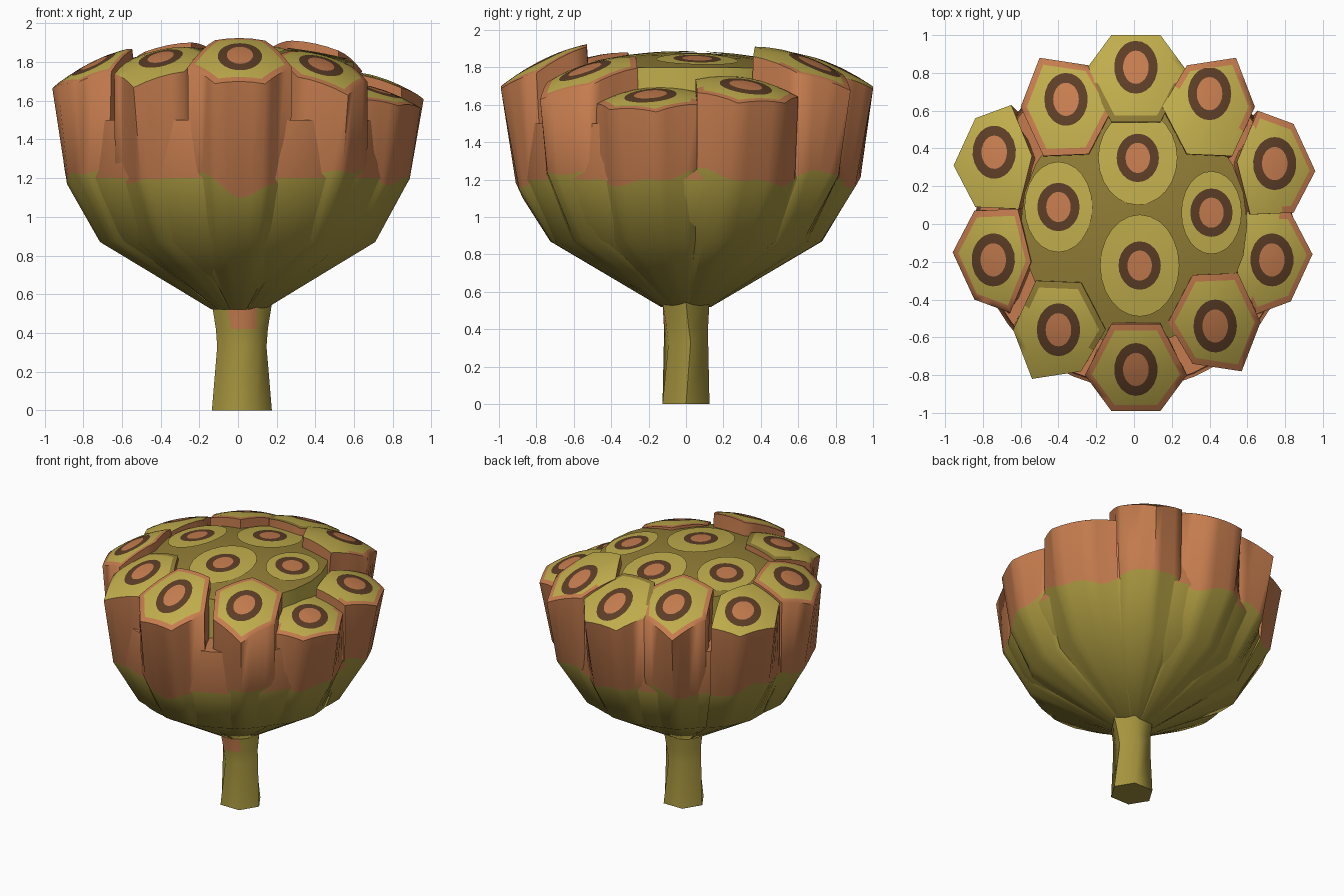
import bpy, bmesh, math

if "Cube" in bpy.data.objects:
    bpy.data.objects.remove(bpy.data.objects["Cube"])

def material(name, srgb):
    m = bpy.data.materials.new(name)
    lin = [((c / 255 + 0.055) / 1.055) ** 2.4 for c in srgb]
    m.diffuse_color = (*lin, 1)
    m.use_nodes = True
    m.node_tree.nodes["Principled BSDF"].inputs["Base Color"].default_value = m.diffuse_color
    return m

OLIVE, LIGHT, CLAY, BROWN, DARK = range(5)
MATS = [material("olive", (165, 148, 62)), material("light olive", (192, 173, 76)),
        material("terracotta", (197, 124, 78)), material("dark brown", (92, 61, 38)),
        material("dark olive", (145, 125, 54))]

def ellipse(cx, cy, rx, ry, n=24):
    return [(cx + rx * math.cos(2 * math.pi * k / n), cy + ry * math.sin(2 * math.pi * k / n))
            for k in range(n)]

def loft(name, loops, mats, close_start=None, close_end=None, angle=35):
    """Skin a list of loops; mats gives one material per band."""
    bm = bmesh.new()
    rows = [[bm.verts.new(p) for p in loop] for loop in loops]
    n = len(loops[0])
    for r0, r1, m in zip(rows, rows[1:], mats):
        for k in range(n):
            bm.faces.new((r0[k], r0[(k + 1) % n], r1[(k + 1) % n], r1[k])).material_index = m
    if close_start is not None:
        bm.faces.new(rows[0][::-1]).material_index = close_start
    if close_end is not None:
        bm.faces.new(rows[-1]).material_index = close_end
    me = bpy.data.meshes.new(name)
    bm.to_mesh(me)
    bm.free()
    for m in MATS:
        me.materials.append(m)
    ob = bpy.data.objects.new(name, me)
    bpy.context.collection.objects.link(ob)
    bpy.ops.object.select_all(action='DESELECT')
    ob.select_set(True)
    bpy.context.view_layer.objects.active = ob
    bpy.ops.object.shade_smooth_by_angle(angle=math.radians(angle))
    return ob

def paint_line(x, y):
    """Height of the wavy line where olive meets terracotta."""
    a = math.atan2(y, x)
    return (1.21 + 0.035 * math.sin(7 * a + 1) + 0.02 * math.sin(17 * a)
            - 0.11 * math.exp(-30 * (a + 1.57) ** 2))

def wall(outline):
    """Cup-shaped loops below an outline, rounder towards the stem."""
    def ring(s, blend, z=None):
        out = []
        for x, y in outline:
            r = math.hypot(x, y)
            h = paint_line(x, y) if z is None else z
            k = s + (0 if z else (h - 1.22) * (0.1 if h > 1.22 else 0.5))
            if r > 0.75:  # outer points are drawn towards a round cup
                k *= 1 + blend * (0.96 / r - 1)
            out.append((x * k, y * k, h))
        return out
    return [ring(0.14, 1, 0.52), ring(0.75, 0.75, 0.87), ring(0.95, 0.35)]

# Hexagon templates (offsets from the centre) for front, diagonal and side cells
FRONT = [(0.27, 0.03), (0.13, 0.22), (-0.13, 0.22), (-0.27, 0.03), (-0.13, -0.24), (0.13, -0.24)]
DIAG = [(0.24, 0), (0.14, 0.26), (-0.12, 0.22), (-0.25, 0), (-0.12, -0.25), (0.12, -0.26)]
SIDE = [(0.215, -0.03), (0.1, 0.22), (-0.09, 0.29), (-0.2, 0.02), (-0.13, -0.26), (0.1, -0.25)]

# Cells: template, centre, height, inward slope, inner and outer rim colour, spot shift in y
CELLS = [(FRONT, 0.01, 0.78, 1.82, 0.42, DARK, LIGHT, 0.05),
         (DIAG, 0.40, 0.62, 1.85, 0.40, LIGHT, CLAY, 0.07),
         (SIDE, 0.745, 0.31, 1.71, 0.36, LIGHT, CLAY, 0.01),
         (SIDE, 0.73, -0.19, 1.66, 0.32, LIGHT, CLAY, 0),
         (DIAG, 0.43, -0.52, 1.80, 0.40, CLAY, CLAY, -0.02),
         (FRONT, 0.01, -0.77, 1.84, 0.50, CLAY, CLAY, 0),
         (DIAG, -0.40, -0.56, 1.83, 0.36, DARK, LIGHT, 0),
         (SIDE, -0.745, -0.18, 1.80, 0.50, CLAY, CLAY, -0.01),
         (SIDE, -0.74, 0.34, 1.78, 0.42, LIGHT, LIGHT, 0.04),
         (DIAG, -0.36, 0.62, 1.84, 0.40, CLAY, CLAY, 0.04)]

for i, (shape, cx, cy, zc, slope, inner, outer, shift) in enumerate(CELLS):
    sx, sy = math.copysign(1, cx), math.copysign(1, cy)
    rc = math.hypot(cx, cy)
    corners = [(x * sx, y * sy) for x, y in shape]
    if sx * sy < 0:
        corners.reverse()
    # four points along every side
    rel = [(a[0] + (b[0] - a[0]) * f / 4, a[1] + (b[1] - a[1]) * f / 4)
           for a, b in zip(corners, corners[1:] + corners[:1]) for f in range(4)]

    def cap(pts):
        """Lift cap points onto a tilted dome."""
        out = []
        for x, y in pts:
            t2 = (x / 0.25) ** 2 + (y / 0.27) ** 2
            out.append((cx + x, cy + y, zc - slope * (x * cx + y * cy) / rc - 0.045 * t2))
        return out

    def spot(rx, ry):
        return cap([(rx * x / math.hypot(x, y), shift + ry * y / math.hypot(x, y)) for x, y in rel])

    rim = cap(rel)
    loops = wall([p[:2] for p in rim]) + [rim, cap([(x * 0.86, y * 0.86) for x, y in rel]),
                                          spot(0.115, 0.14), spot(0.068, 0.088), spot(0.02, 0.02)]
    cell = loft(f"outer_cell_{i + 1}", loops,
                [OLIVE, OLIVE, CLAY, outer, LIGHT, BROWN, CLAY], OLIVE, CLAY, 62)
    for f in cell.data.polygons[3 * 24:4 * 24]:  # inner side of the cap rim
        if math.hypot(f.center.x, f.center.y) < rc:
            f.material_index = inner

# Inner cup that closes the grooves between the cells
cup = [[(x, y, z) for x, y in ellipse(0, 0, r, r * 1.04, 48)]
       for z, r in ((0.53, 0.13), (0.87, 0.69), (1.2, 0.84), (1.5, 0.82))]
loft("inner_cup", cup, [OLIVE, OLIVE, CLAY], OLIVE, CLAY, 60)

# Central core with a gently domed top plate
def on_top(pts, lift=0.0):
    return [(x, y, 1.88 - 0.22 * (x * x + y * y) + lift) for x, y in pts]

core = [[(x, y, 1.45) for x, y in ellipse(0, 0, 0.6, 0.64)]]
core += [on_top(ellipse(0, 0, 0.6 * t, 0.64 * t)) for t in (1, 0.8, 0.6, 0.4, 0.2, 0.03)]
loft("central_core", core, [LIGHT] + [DARK] * 5, OLIVE, DARK)

# Inner spots painted on the plate as thin discs
SPOTS = [(0.02, 0.35, 0.21, 0.25), (-0.40, 0.09, 0.18, 0.24),
         (0.41, 0.06, 0.16, 0.22), (0.03, -0.22, 0.21, 0.27)]
for i, (cx, cy, rx, ry) in enumerate(SPOTS):
    sizes = [(rx, ry), (0.112, 0.128), (0.065, 0.08), (0.02, 0.02)]
    loops = [on_top(ellipse(cx, cy, a, b), 0.008) for a, b in sizes]
    loft(f"inner_spot_{i + 1}", loops, [LIGHT, BROWN, CLAY], None, CLAY)

# Stem: six-sided, pinched and slightly twisted
def stem_loop(z, rx, ry, twist):
    return [(0.02 + rx * math.cos(math.pi / 3 * k + twist), ry * math.sin(math.pi / 3 * k + twist), z)
            for k in range(6)]

stem = loft("stem", [stem_loop(0, 0.155, 0.145, 0), stem_loop(0.33, 0.13, 0.125, 0.2),
                     stem_loop(0.42, 0.135, 0.13, 0.1), stem_loop(0.55, 0.155, 0.145, 0)],
            [OLIVE] * 3, OLIVE, OLIVE, 60)
for f in stem.data.polygons:  # terracotta patch at the front top
    if f.center.z > 0.42 and f.normal.y < -0.8:
        f.material_index = CLAY
